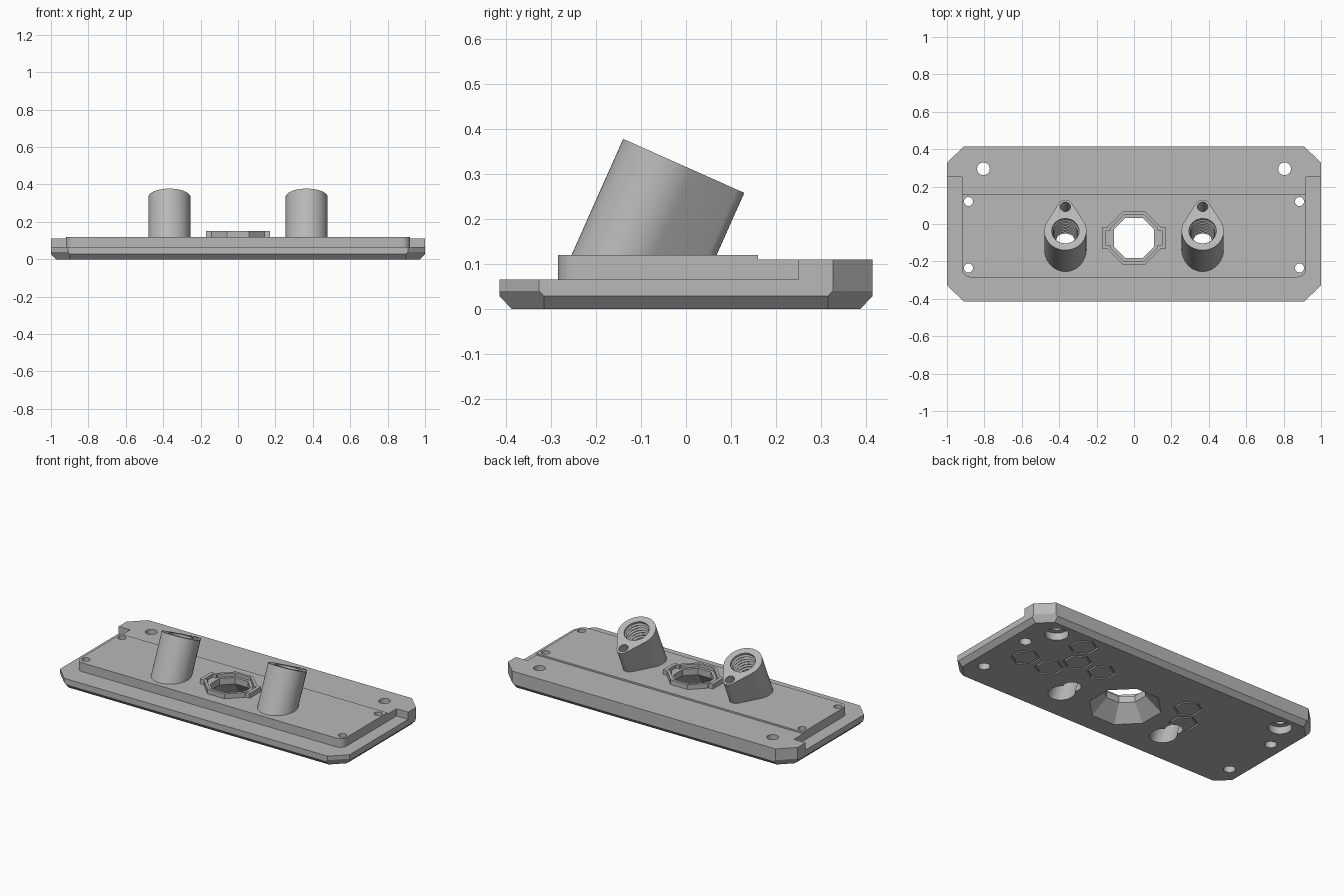
import bpy, bmesh
from math import pi, sin, cos, radians, acos
from mathutils import Matrix, Vector

cube = bpy.data.objects.get("Cube")
if cube:
    bpy.data.objects.remove(cube, do_unlink=True)

grey = bpy.data.materials.new("plain_grey")
grey.use_nodes = True
COLOUR = (0.48, 0.48, 0.48, 1)
grey.diffuse_color = COLOUR
grey.node_tree.nodes["Principled BSDF"].inputs["Base Color"].default_value = COLOUR


def finish(name, bm, matrix=Matrix()):
    bm.transform(matrix)
    bmesh.ops.recalc_face_normals(bm, faces=bm.faces)
    mesh = bpy.data.meshes.new(name)
    bm.to_mesh(mesh)
    bm.free()
    mesh.materials.append(grey)
    obj = bpy.data.objects.new(name, mesh)
    bpy.context.collection.objects.link(obj)
    return obj


def prism_mesh(points, z0, z1):
    bm = bmesh.new()
    low = [bm.verts.new((x, y, z0)) for x, y in points]
    top = [bm.verts.new((x, y, z1)) for x, y in points]
    bm.faces.new(low)
    bm.faces.new(top)
    for i in range(len(low)):
        j = (i + 1) % len(low)
        bm.faces.new((low[i], low[j], top[j], top[i]))
    return bm


def trim(bm, point, normal):
    geom = bm.verts[:] + bm.edges[:] + bm.faces[:]
    cut = bmesh.ops.bisect_plane(bm, geom=geom, plane_co=point, plane_no=normal, clear_outer=True)
    edges = [e for e in cut["geom_cut"] if isinstance(e, bmesh.types.BMEdge)]
    bmesh.ops.contextual_create(bm, geom=edges)


def lathe(name, profile, sides, matrix=Matrix(), turn=0.0, ring=False):
    """Turn (radius, height) pairs round z; ring=True closes the profile on itself."""
    bm = bmesh.new()
    loops = [[bm.verts.new((r * cos(turn + 2 * pi * i / sides), r * sin(turn + 2 * pi * i / sides), z))
              for i in range(sides)] for r, z in profile]
    pairs = list(zip(loops, loops[1:]))
    if ring:
        pairs.append((loops[-1], loops[0]))
    else:
        bm.faces.new(loops[0])
        bm.faces.new(loops[-1])
    for a, b in pairs:
        for i in range(sides):
            j = (i + 1) % sides
            bm.faces.new((a[i], a[j], b[j], b[i]))
    return finish(name, bm, matrix)


def combine(target, tool, operation):
    mod = target.modifiers.new(tool.name, "BOOLEAN")
    mod.operation, mod.solver, mod.object = operation, "EXACT", tool
    bpy.context.view_layer.objects.active = target
    bpy.ops.object.modifier_apply(modifier=mod.name)
    bpy.data.objects.remove(tool, do_unlink=True)


def arc(cx, cy, r, start, end, steps):
    return [(cx + r * cos(start + (end - start) * i / steps),
             cy + r * sin(start + (end - start) * i / steps)) for i in range(steps + 1)]


# Base flange with clipped corners and bevelled underside
W, D, CX, CY = 1.0, 0.415, 0.91, 0.327
outline = [(W, -CY), (W, CY), (CX, D), (-CX, D), (-W, CY), (-W, -CY), (-CX, -D), (CX, -D)]


def base_block(z_top):
    bm = prism_mesh(outline, 0, z_top)
    for i, (a, b) in enumerate(zip(outline, outline[1:] + outline[:1])):
        a, b = Vector((*a, 0)), Vector((*b, 0))
        along = (b - a).normalized()
        out = Vector((along.y, -along.x, 0))
        height = 0.028 if i % 2 == 0 else 0.04
        slope = out * height + Vector((0, 0, -0.027))
        trim(bm, (a + b) / 2 + Vector((0, 0, height)), slope.normalized())
    return bm


body = finish("mounting_plate", base_block(0.065))

# Thick rear strip, full width
rear = base_block(0.11)
trim(rear, (0, 0.25, 0), (0, -1, 0))
combine(body, finish("rear_strip", rear), "UNION")

# Raised deck with rounded front corners, plus its lower rear part
front = arc(-0.875, -0.24, 0.045, pi, 1.5 * pi, 8) + arc(0.875, -0.24, 0.045, -pi / 2, 0, 8)
for name, back, top in (("raised_deck", 0.16, 0.12), ("rear_deck", 0.3, 0.11)):
    points = front + [(0.92, back), (-0.92, back)]
    combine(body, finish(name, prism_mesh(points, 0.04, top)), "UNION")

# Octagonal collar with side tabs
centre = Matrix.Translation((0, -0.075, 0))
OCT = 1 / cos(pi / 8)


def octagon(name, profile):
    return lathe(name, [(r * OCT, z) for r, z in profile], 8, centre, pi / 8)


def tabs(name, half_x, half_y, z0, z1):
    points = [(-half_x, -half_y), (half_x, -half_y), (half_x, half_y), (-half_x, half_y)]
    return finish(name, prism_mesh(points, z0, z1), centre)


combine(body, octagon("collar", [(0.142, 0.08), (0.142, 0.15)]), "UNION")
combine(body, tabs("collar_tabs", 0.172, 0.055, 0.08, 0.15), "UNION")

# Tilted teardrop sockets
R_BIG, R_TAIL, TAIL = 0.1125, 0.038, 0.1445
lean = acos((R_BIG - R_TAIL) / TAIL)
teardrop = (arc(0, 0, R_BIG, pi / 2 + lean, 2.5 * pi - lean, 40)
            + arc(0, TAIL, R_TAIL, pi / 2 - lean, pi / 2 + lean, 12))
frames = [Matrix.Translation((x, -0.037, 0.332)) @ Matrix.Rotation(radians(-24), 4, "X")
          for x in (-0.367, 0.367)]
for frame in frames:
    bm = prism_mesh(teardrop, -0.36, 0)
    bm.transform(frame)
    trim(bm, (0, 0, 0.05), (0, 0, -1))
    combine(body, finish("socket", bm), "UNION")

# Central opening: ledge in the collar and flared throat below
combine(body, octagon("collar_ledge", [(0.125, 0.13), (0.125, 0.2)]), "DIFFERENCE")
combine(body, tabs("tab_ledge", 0.15, 0.04, 0.13, 0.2), "DIFFERENCE")
combine(body, octagon("throat", [(0.2, -0.01), (0.108, 0.09), (0.108, 0.2)]), "DIFFERENCE")

# Threaded bores, tail pin holes and drain holes
thread = [(0.073, 0.02), (0.073, -0.012)]
for i in range(11):
    z = -0.022 - 0.02 * i
    thread += [(0.065, z), (0.073, z - 0.01)]
thread += [(0.073, -0.45)]
for frame in frames:
    combine(body, lathe("thread_cutter", thread, 32, frame), "DIFFERENCE")
    pin = frame @ Matrix.Translation((0, TAIL - 0.003, 0))
    combine(body, lathe("pin_cutter", [(0.028, -0.15), (0.028, 0.02)], 20, pin), "DIFFERENCE")
    drain = Matrix.Translation((frame.translation.x, -0.095, 0))
    combine(body, lathe("drain_cutter", [(0.05, -0.02), (0.05, 0.14)], 24, drain), "DIFFERENCE")

# Screw holes, counterbored from below
for side in (-1, 1):
    for x, y, r, wide, deep in ((0.805, 0.295, 0.034, 0.066, 0.045),
                                (0.885, 0.12, 0.024, 0.034, 0.05),
                                (0.885, -0.235, 0.024, 0.034, 0.05)):
        place = Matrix.Translation((side * x, y, 0))
        steps = [(wide, -0.02), (wide, deep), (r, deep), (r, 0.2)]
        combine(body, lathe("screw_cutter", steps, 24, place), "DIFFERENCE")

# Engraved hexagon outlines on the underside
for x, y in ((0.345, 0.13), (0.517, 0.13), (0.6, 0.277), (0.6, -0.015),
             (0.77, -0.015), (-0.28, 0.13), (-0.365, -0.01)):
    groove = [(0.072, -0.01), (0.083, -0.01), (0.083, 0.012), (0.072, 0.012)]
    place = Matrix.Translation((x, y, 0))
    combine(body, lathe("hex_cutter", groove, 6, place, pi / 6, True), "DIFFERENCE")

# Smooth round walls, crisp edges
bpy.ops.object.select_all(action="DESELECT")
body.select_set(True)
bpy.context.view_layer.objects.active = body
bpy.ops.object.shade_smooth_by_angle(angle=radians(25))
